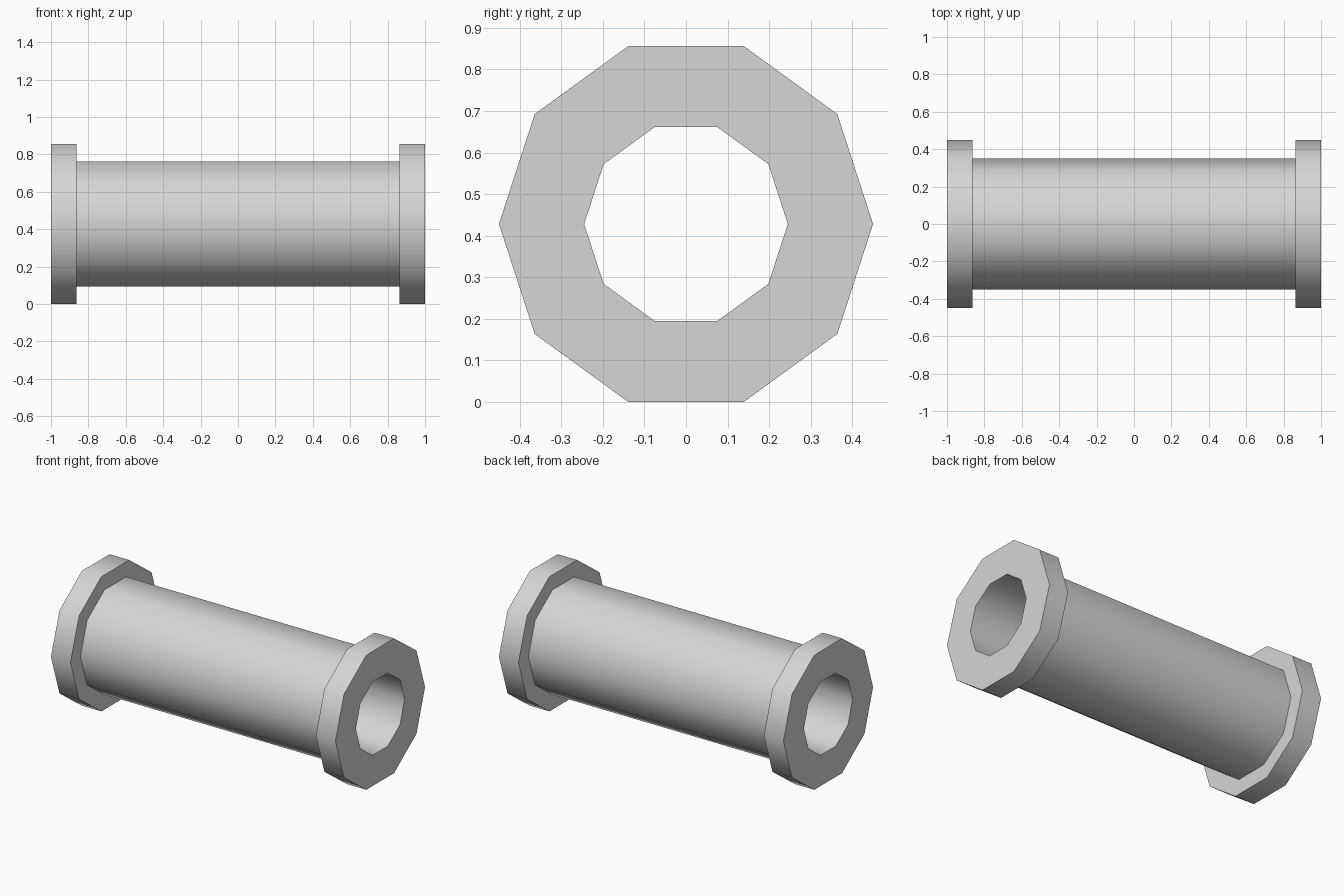
import bpy, bmesh, math

cube = bpy.data.objects.get("Cube")
if cube:
    bpy.data.objects.remove(cube, do_unlink=True)

SIDES = 10
OUTER, BARREL, BORE = 0.45, 0.35, 0.245
END, COLLAR = 1.0, 0.863
CENTER_Z = OUTER * math.cos(math.pi / SIDES)


def make_material(name, color):
    mat = bpy.data.materials.new(name)
    mat.use_nodes = True
    mat.diffuse_color = color
    bsdf = next(n for n in mat.node_tree.nodes if n.type == "BSDF_PRINCIPLED")
    bsdf.inputs["Base Color"].default_value = color
    return mat


def lathe_x(name, profile, mat):
    """Revolve a closed (x, radius) profile around the x axis."""
    bm = bmesh.new()
    rings = []
    for i in range(SIDES):
        a = math.tau * i / SIDES
        rings.append([bm.verts.new((x, r * math.cos(a), r * math.sin(a)))
                      for x, r in profile])
    n = len(profile)
    for i in range(SIDES):
        this, following = rings[i], rings[(i + 1) % SIDES]
        for j in range(n):
            k = (j + 1) % n
            bm.faces.new((this[j], this[k], following[k], following[j]))
    bmesh.ops.recalc_face_normals(bm, faces=bm.faces)
    mesh = bpy.data.meshes.new(name)
    bm.to_mesh(mesh)
    bm.free()
    mesh.materials.append(mat)
    obj = bpy.data.objects.new(name, mesh)
    bpy.context.collection.objects.link(obj)
    return obj


# Hollow barrel with a raised collar at each end, as one closed profile
half = [(COLLAR, BARREL), (COLLAR, OUTER), (END, OUTER), (END, BORE)]
profile = half + [(-x, r) for x, r in reversed(half)]
tube = lathe_x("flanged_tube", profile,
               make_material("light grey", (0.67, 0.67, 0.67, 1)))
tube.location.z = CENTER_Z

# Smooth around the sides, sharp at the rims
bpy.ops.object.select_all(action="DESELECT")
tube.select_set(True)
bpy.context.view_layer.objects.active = tube
bpy.ops.object.shade_smooth_by_angle(angle=math.radians(50))
